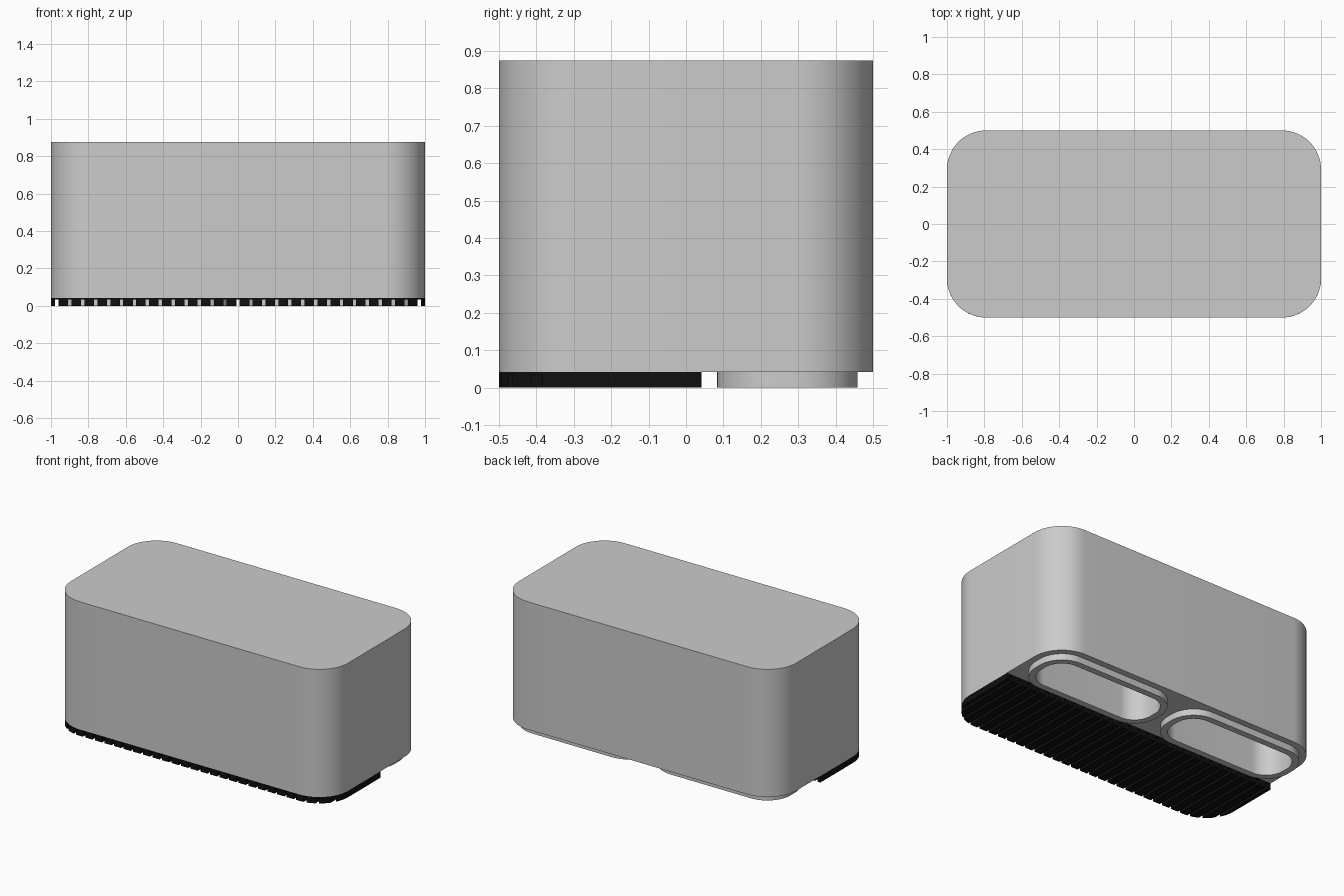
import bpy, bmesh, math

if "Cube" in bpy.data.objects:
    bpy.data.objects.remove(bpy.data.objects["Cube"])

U = 1 / 24            # module used by every dimension
TOP = 21 * U


def rounded_rect(x0, x1, y0, y1, r, seg=16):
    pts = []
    for cx, cy, start in ((x1 - r, y1 - r, 0), (x0 + r, y1 - r, 90),
                          (x0 + r, y0 + r, 180), (x1 - r, y0 + r, 270)):
        for i in range(seg + 1):
            a = math.radians(start + 90 * i / seg)
            pts.append((cx + r * math.cos(a), cy + r * math.sin(a)))
    return pts


def add_prism(bm, pts, z0, z1):
    face = bm.faces.new([bm.verts.new((x, y, z0)) for x, y in pts])
    ext = bmesh.ops.extrude_face_region(bm, geom=[face], use_keep_orig=True)
    verts = [g for g in ext["geom"] if isinstance(g, bmesh.types.BMVert)]
    bmesh.ops.translate(bm, verts=verts, vec=(0, 0, z1 - z0))


def make_object(name, bm):
    bmesh.ops.recalc_face_normals(bm, faces=bm.faces)
    mesh = bpy.data.meshes.new(name)
    bm.to_mesh(mesh)
    bm.free()
    ob = bpy.data.objects.new(name, mesh)
    bpy.context.collection.objects.link(ob)
    return ob


def prism(name, pts, z0, z1):
    bm = bmesh.new()
    add_prism(bm, pts, z0, z1)
    return make_object(name, bm)


def select(ob):
    bpy.ops.object.select_all(action='DESELECT')
    ob.select_set(True)
    bpy.context.view_layer.objects.active = ob


def cut(ob, cutter):
    mod = ob.modifiers.new("pocket", 'BOOLEAN')
    mod.operation, mod.solver, mod.object = 'DIFFERENCE', 'EXACT', cutter
    select(ob)
    bpy.ops.object.modifier_apply(modifier=mod.name)


def smooth(ob):
    select(ob)
    bpy.ops.object.shade_smooth_by_angle(angle=math.radians(30))


# Main body block
body = prism("body", rounded_rect(-1, 1, -0.5, 0.5, 5 * U), U, TOP)

# Two collars underneath, each opening into a deep pocket
for side, a in (("left", -23 * U), ("right", U)):
    b = a + 22 * U
    collar = prism(side + "_collar", rounded_rect(a, b, 2 * U, 11 * U, 4 * U), 0, U)
    cutter = prism(side + "_cutter",
                   rounded_rect(a + U, b - U, 3 * U, 10 * U, 3 * U), -U, TOP - U)
    cut(body, cutter)
    cut(collar, cutter)
    bpy.data.objects.remove(cutter)
    smooth(collar)
smooth(body)

# Ribbed black pad following the front corners of the body
def front_y(x):
    d = max(0, abs(x) - (1 - 5 * U))
    return -0.5 + 5 * U - math.sqrt(max(0, (5 * U) ** 2 - d * d))


def strip(x0, x1, n):
    front = [x0 + (x1 - x0) * (0.5 - 0.5 * math.cos(math.pi * i / n)) for i in range(n + 1)]
    return [(x, front_y(x)) for x in front] + [(x1, U), (x0, U)]


PITCH, GAP, BASE = 0.0692, 0.018, 0.035
black = bpy.data.materials.new("black_rubber")
black.diffuse_color = (0.005, 0.005, 0.005, 1)
black.use_nodes = True
black.node_tree.nodes["Principled BSDF"].inputs["Base Color"].default_value = black.diffuse_color

pad = prism("pad_base", strip(-1, 1, 80), BASE, U)
bm = bmesh.new()
for i in range(-15, 15):
    x0 = max(-1, i * PITCH + GAP / 2)
    x1 = min(1, (i + 1) * PITCH - GAP / 2)
    add_prism(bm, strip(x0, x1, 6), 0, BASE)
ribs = make_object("pad_ribs", bm)
for ob in (pad, ribs):
    ob.data.materials.append(black)
    smooth(ob)
